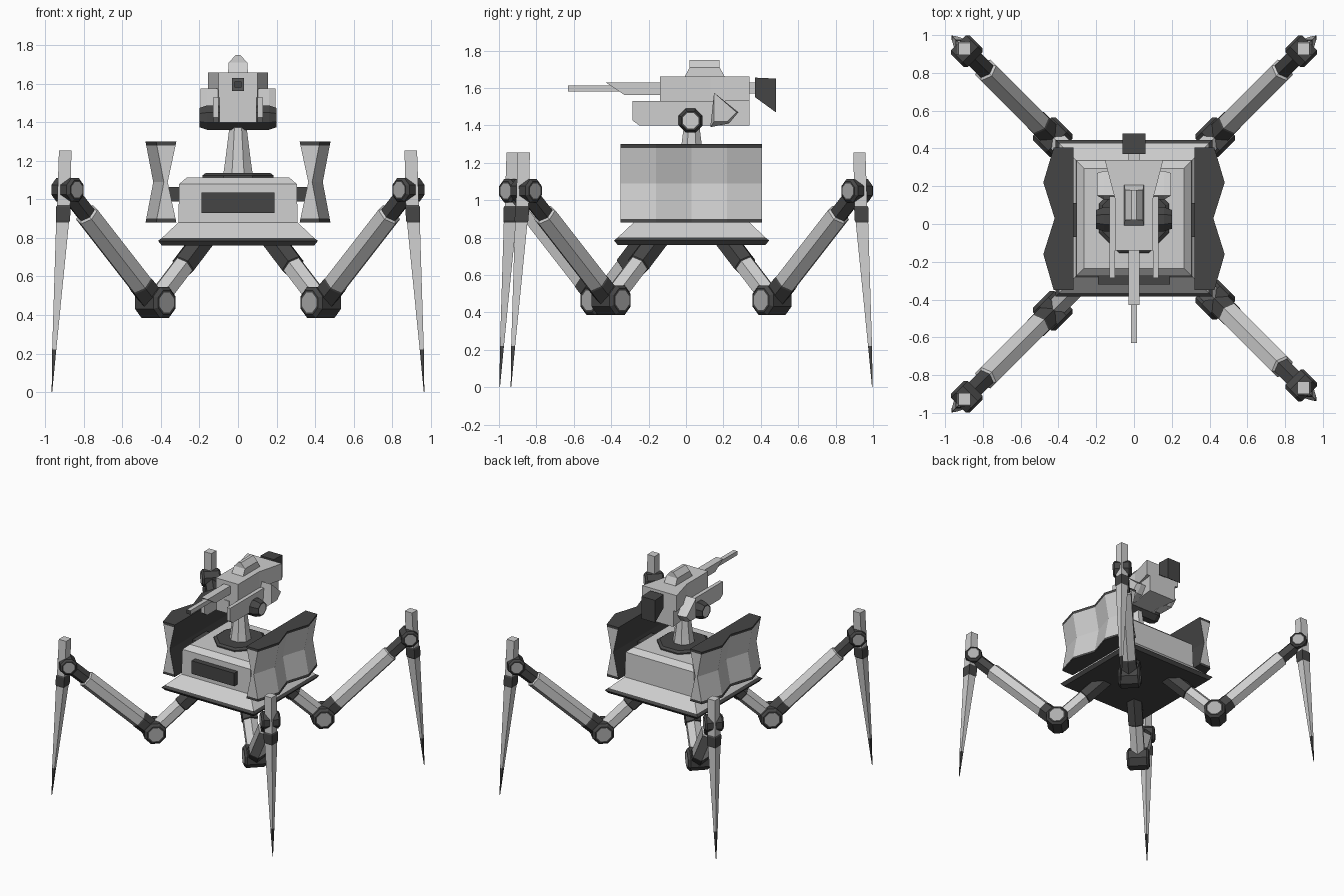
import bpy, bmesh, math
from mathutils import Vector

if "Cube" in bpy.data.objects:
    bpy.data.objects.remove(bpy.data.objects["Cube"])

def material(name, v):
    m = bpy.data.materials.new(name)
    m.diffuse_color = (v, v, v, 1)
    m.use_nodes = True
    m.node_tree.nodes["Principled BSDF"].inputs["Base Color"].default_value = m.diffuse_color
    return m

MATS = [material("light grey", 0.62), material("dark grey", 0.06), material("mid grey", 0.42)]
LIGHT, DARK, MID = 0, 1, 2
CY = 0.03  # centre of the hull along y

def loft(name, rings, segs, caps=None, rule=None):
    """Skin a list of rings; segs = colour per band, caps = colour of both ends."""
    bm = bmesh.new()
    rows = [[bm.verts.new(p) for p in ring] for ring in rings]
    if isinstance(segs, int):
        segs = [segs] * (len(rings) - 1)
    if caps is None:
        caps = (segs[0], segs[-1])
    n = len(rings[0])
    for a, b, s in zip(rows, rows[1:], segs):
        for i in range(n):
            j = (i + 1) % n
            bm.faces.new((a[i], a[j], b[j], b[i])).material_index = s
    for row, c in zip((rows[0], rows[-1]), caps):
        bm.faces.new(row).material_index = c
    bmesh.ops.recalc_face_normals(bm, faces=bm.faces)
    if rule:
        bm.normal_update()
        for f in bm.faces:
            rule(f)
    me = bpy.data.meshes.new(name)
    bm.to_mesh(me)
    bm.free()
    for m in MATS:
        me.materials.append(m)
    ob = bpy.data.objects.new(name, me)
    bpy.context.collection.objects.link(ob)
    return ob

def rect(hx, hy, z, cx=0, cy=CY):
    return [(cx + a * hx, cy + b * hy, z) for a, b in ((-1, -1), (1, -1), (1, 1), (-1, 1))]

def rect_y(hx, y, z0, z1, cx=0):
    return [(cx - hx, y, z0), (cx + hx, y, z0), (cx + hx, y, z1), (cx - hx, y, z1)]

def box(name, x0, x1, y0, y1, z0, z1, mat):
    cx, hx = (x0 + x1) / 2, (x1 - x0) / 2
    return loft(name, [rect_y(hx, y0, z0, z1, cx), rect_y(hx, y1, z0, z1, cx)], mat)

def circle(c, u, v, r, n, off=0.0):
    c, u, v = Vector(c), Vector(u), Vector(v)
    return [c + r * (math.cos(2 * math.pi * (i + off) / n) * u + math.sin(2 * math.pi * (i + off) / n) * v)
            for i in range(n)]

def joint(name, c, axis, h, r, cap):
    """Octagonal drum with bevelled rims and coloured end caps."""
    c, axis = Vector(c), Vector(axis).normalized()
    up = Vector((0, 0, 1))
    side = axis.cross(up)
    rings = [circle(c + axis * o, side, up, k * r, 8, 0.5) for o, k in
             ((-h, 0.7), (-h, 0.85), (-h * 0.8, 1.08), (h * 0.8, 1.08), (h, 0.85), (h, 0.7))]
    return loft(name, rings, DARK, (cap, cap))

# Hull: dark rim, sloped skirt, bevelled upper box
loft("hull", [rect(w, w, z) for w, z in ((0.395, 0.76), (0.415, 0.785), (0.395, 0.80),
     (0.31, 0.88), (0.305, 1.08), (0.265, 1.115))], [DARK, DARK, LIGHT, LIGHT, LIGHT], (DARK, LIGHT))
box("front_panel", -0.19, 0.19, -0.32, -0.25, 0.93, 1.035, DARK)

# Side armour: zigzag plates pinched at mid height
YS = (-0.35, -0.16, 0.03, 0.22, 0.405)
XS = (0.425, 0.48, 0.42, 0.48, 0.425)
for s, side in ((1, "right"), (-1, "left")):
    def ring(z):
        k = 1 - abs(z - 1.09) / 0.21
        pts = [(s * (x - 0.04 * k), y, z) for x, y in zip(XS, YS)]
        return pts + [(s * (0.32 + 0.045 * k), y, z) for y in (YS[-1], YS[0])]
    def inner_dark(f):
        if f.normal.x * s < -0.7:
            f.material_index = DARK
    loft(side + "_armour", [ring(z) for z in (0.88, 0.90, 1.09, 1.28, 1.30)],
         [DARK, LIGHT, LIGHT, DARK], rule=inner_dark)
    box(side + "_armour_mount", min(s * 0.29, s * 0.38), max(s * 0.29, s * 0.38), -0.07, 0.11, 0.99, 1.065, DARK)

# Turret ring and pedestal
X, Y, Z = (1, 0, 0), (0, 1, 0), (0, 0, 1)
loft("turret_ring", [circle((0, CY, z), X, Y, r, 8, 0.5) for z, r in ((1.10, 0.2), (1.125, 0.2), (1.138, 0.18))], DARK)
loft("pedestal", [circle((0, CY, z), X, Y, r, 8, 0.5) for z, r in ((1.13, 0.083), (1.20, 0.072), (1.42, 0.042))], LIGHT)
joint("gun_axle", (0, 0.025, 1.425), X, 0.2, 0.064, LIGHT)

# Gun receiver, flared at the rear
loft("receiver", [rect_y(0.10, -0.14, 1.53, 1.66), rect_y(0.10, 0.13, 1.53, 1.66),
     rect_y(0.155, 0.34, 1.53, 1.66)], LIGHT)
loft("lower_receiver", [rect_y(0.095, -0.14, 1.40, 1.53), rect_y(0.10, 0.13, 1.40, 1.53),
     rect_y(0.125, 0.34, 1.40, 1.53)], LIGHT)
box("sight_lens", -0.02, 0.02, -0.146, -0.13, 1.465, 1.505, LIGHT)
for s, side in ((1, "right"), (-1, "left")):
    loft(side + "_rail", [rect_y(0.015, y, z, 1.53, s * 0.115) for y, z in
         ((-0.285, 1.425), (-0.25, 1.40), (0.15, 1.40))], LIGHT)
    fin = ((0.13, 1.39), (0.15, 1.575), (0.28, 1.47), (0.23, 1.41))
    loft(side + "_fin", [[(s * x, y, z) for y, z in fin] for x in (0.10, 0.16)]
         + [[(s * 0.195, y, z) for y, z in ((0.15, 1.42), (0.15, 1.575), (0.27, 1.47), (0.22, 1.42))]], LIGHT)

# Barrel with sloped sleeve
sleeve = ((-0.43, 1.63), (-0.14, 1.63), (-0.14, 1.563), (-0.33, 1.563))
loft("barrel_sleeve", [[(x, y, z) for y, z in sleeve] for x in (-0.03, 0.03)], LIGHT)
loft("barrel", [rect_y(0.017, y, 1.58, 1.613) for y in (-0.63, -0.30)], LIGHT, (DARK, LIGHT))

# Top hatch
loft("hatch", [rect(0.052, 0.11, 1.655, 0, 0.10), rect(0.048, 0.08, 1.71, 0, 0.10),
     rect(0.012, 0.08, 1.75, 0, 0.10)], LIGHT)

# Rear counterweight
box("rear_link", -0.03, 0.03, 0.33, 0.39, 1.57, 1.63, LIGHT)
weight = ((0.37, 1.655), (0.48, 1.65), (0.48, 1.47), (0.37, 1.55))
loft("counterweight", [[(x, y, z) for y, z in weight] for x in (-0.06, 0.06)], DARK)

# Four diagonal legs
def leg(name, sx, sy, dy):
    tan = Vector((-sy, sx, 0)).normalized()
    rad = Vector((sx, sy, 0)).normalized()
    def P(c, z):
        return Vector((sx * c, CY + dy + sy * c, z))

    def bar(part, a, b, r, stops, segs, n=6):
        d = (b - a).normalized()
        up = tan.cross(d)
        loft(name + part, [circle(a.lerp(b, t), up, tan, r * k, n) for t, k in stops], segs)

    hip, knee, elbow = P(0.16, 0.82), P(0.43, 0.465), P(0.885, 1.05)
    bar("_thigh", hip, knee, 0.062, ((0, 1.05), (0.46, 1.05), (0.47, 0.95), (1, 0.95)), [DARK, DARK, LIGHT])
    joint(name + "_knee", knee, tan, 0.085, 0.08, MID)
    bar("_upper", knee, elbow, 0.066,
        ((0, 1.05), (0.16, 1.05), (0.17, 1.0), (0.78, 1.0), (0.79, 0.8), (1, 0.8)),
        [DARK, DARK, LIGHT, LIGHT, DARK])
    joint(name + "_elbow", elbow, tan, 0.07, 0.062, MID)
    # Blade foot: diamond section tapering to a dark point
    stops = ((0.897, 1.255, 0.046), (0.905, 0.97, 0.048), (0.907, 0.96, 0.054), (0.909, 0.89, 0.052),
             (0.911, 0.88, 0.047), (0.954, 0.22, 0.015), (0.966, 0.0, 0.002))
    loft(name + "_blade", [circle(P(c, z), rad, tan, r, 4) for c, z, r in stops],
         [LIGHT, DARK, DARK, DARK, LIGHT, DARK], (LIGHT, DARK))

leg("back_right_leg", 1, 1, 0)
leg("back_left_leg", -1, 1, 0)
leg("front_right_leg", 1, -1, 0)
leg("front_left_leg", -1, -1, -0.06)
